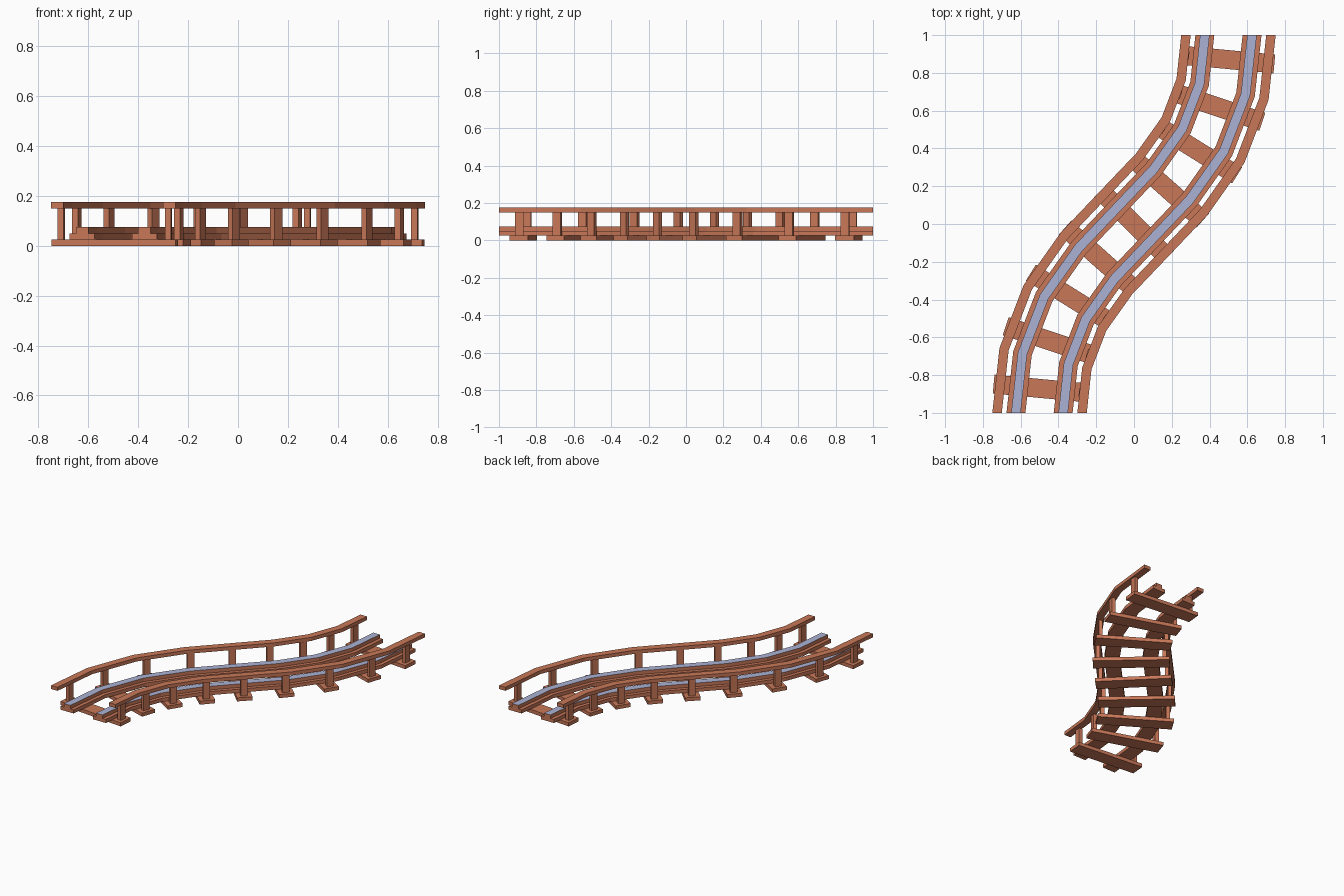
import bpy, bmesh, math
from mathutils import Vector, Matrix

cube = bpy.data.objects.get("Cube")
if cube:
    bpy.data.objects.remove(cube, do_unlink=True)


def make_material(name, rgb):
    mat = bpy.data.materials.new(name)
    mat.use_nodes = True
    color = (*rgb, 1.0)
    mat.diffuse_color = color
    mat.node_tree.nodes["Principled BSDF"].inputs["Base Color"].default_value = color
    return mat


wood = make_material("brown wood", (0.58, 0.185, 0.097))
steel = make_material("blue grey steel", (0.41, 0.45, 0.66))


# S-shaped centreline
def point(t):
    return Vector((-0.5 + 3 * t**2 - 2 * t**3, t**3 - (1 - t)**3, 0))


def tangent(t):
    return Vector((6 * t * (1 - t), 3 * (1 - t)**2 + 3 * t**2, 0)).normalized()


# Find the curve parameter at an even fraction of its length
STEPS = 1000
lengths = [0.0]
for i in range(STEPS):
    lengths.append(lengths[-1] + (point((i + 1) / STEPS) - point(i / STEPS)).length)


def at_fraction(f):
    goal = f * lengths[-1]
    return min(range(STEPS + 1), key=lambda i: abs(lengths[i] - goal)) / STEPS


def finish(bm, name, materials):
    bmesh.ops.recalc_face_normals(bm, faces=bm.faces)
    mesh = bpy.data.meshes.new(name)
    bm.to_mesh(mesh)
    bm.free()
    for mat in materials:
        mesh.materials.append(mat)
    obj = bpy.data.objects.new(name, mesh)
    bpy.context.collection.objects.link(obj)
    return obj


def sweep(name, profile, offset, materials, segments=8):
    """Run a (side, height) profile along the track at a sideways offset."""
    bm = bmesh.new()
    rings = []
    for i in range(segments + 1):
        t = at_fraction(i / segments)
        p, d = point(t), tangent(t)
        side = Vector((d.y, -d.x, 0))
        rings.append([bm.verts.new(p + side * (offset + s) + Vector((0, 0, z)))
                      for s, z in profile])
    n = len(profile)
    for a, b in zip(rings, rings[1:]):
        for k in range(n):
            bm.faces.new((a[k], a[(k + 1) % n], b[(k + 1) % n], b[k]))
    bm.faces.new(rings[0])
    bm.faces.new(rings[-1])
    return finish(bm, name, materials)


def box(name, t, offset, size, z):
    """Place a box square to the track, with its base at height z."""
    d = tangent(t)
    bm = bmesh.new()
    bmesh.ops.create_cube(bm, size=1)
    bmesh.ops.scale(bm, vec=size, verts=bm.verts)
    bmesh.ops.translate(bm, vec=(offset, 0, z + size[2] / 2), verts=bm.verts)
    turn = Matrix.Rotation(math.atan2(-d.x, d.y), 4, "Z")
    bmesh.ops.transform(bm, matrix=Matrix.Translation(point(t)) @ turn, verts=bm.verts)
    return finish(bm, name, [wood])


# Rails with a stepped section and a steel running surface, and handrails
rail_profile = [(-0.05, 0.025), (0.05, 0.025), (0.05, 0.05), (0.025, 0.05),
                (0.025, 0.075), (-0.025, 0.075), (-0.025, 0.05), (-0.05, 0.05)]
hand_profile = [(-0.025, 0.15), (0.025, 0.15), (0.025, 0.175), (-0.025, 0.175)]
for label, sign in (("left", 1), ("right", -1)):
    rail = sweep(label + "_rail", rail_profile, sign * 0.125, [wood, steel])
    for face in rail.data.polygons:
        if face.normal.z > 0.9 and face.center.z > 0.07:
            face.material_index = 1
    sweep(label + "_handrail", hand_profile, sign * 0.225, [wood])

# Cross ties, each with a post at both ends
TIES = 9
for i in range(TIES):
    t = at_fraction((i + 0.5) / TIES)
    box(f"tie_{i + 1}", t, 0, (0.5, 0.1, 0.025), 0)
    for label, sign in (("left", 1), ("right", -1)):
        box(f"{label}_post_{i + 1}", t, sign * 0.216, (0.025, 0.045, 0.125), 0.025)
